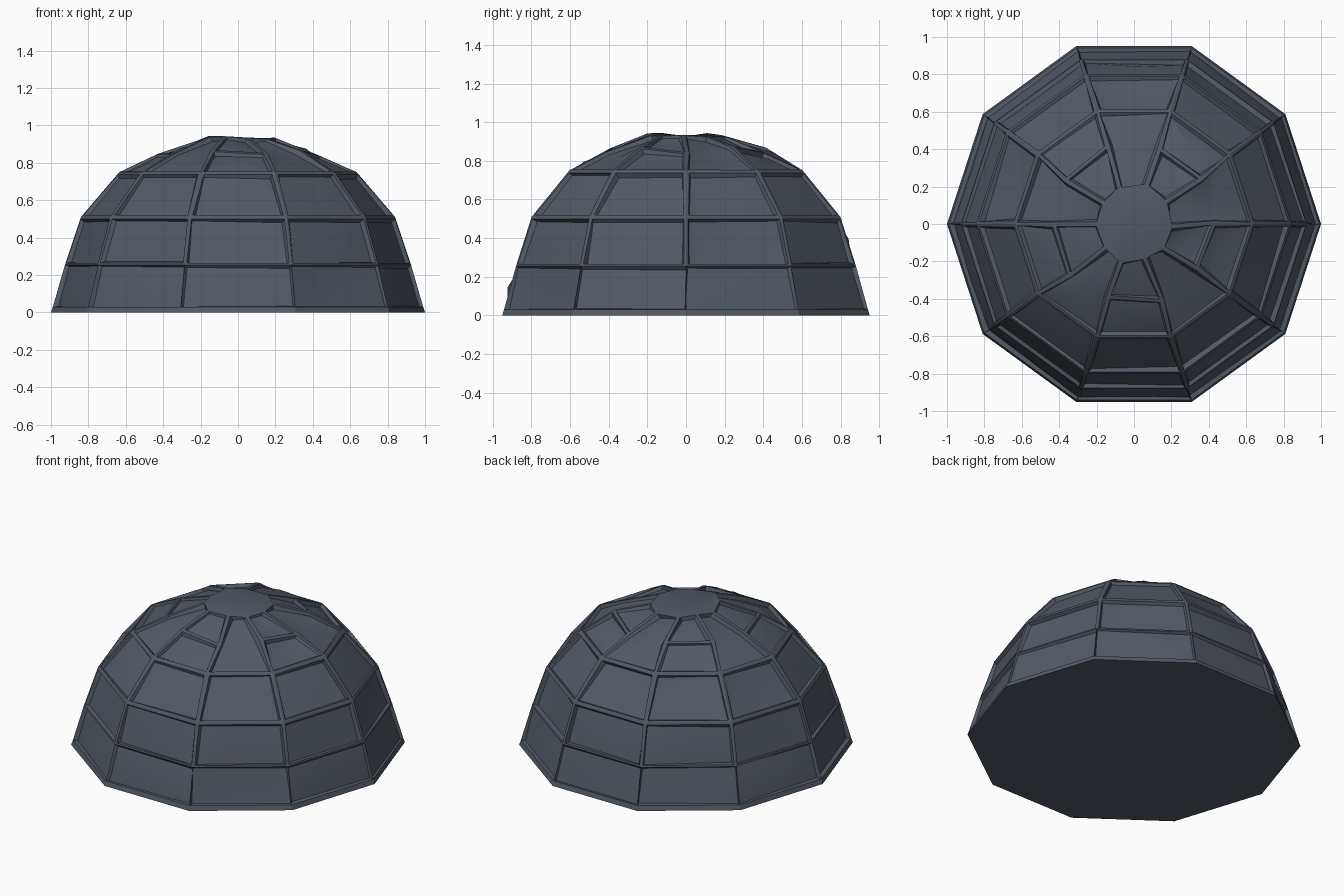
import bpy, bmesh, math, random
from mathutils import Vector

random.seed(7)
cube = bpy.data.objects.get("Cube")
if cube:
    bpy.data.objects.remove(cube, do_unlink=True)

slate = bpy.data.materials.new("dark slate")
COLOR = (0.085, 0.102, 0.13, 1)
slate.diffuse_color = COLOR
slate.use_nodes = True
slate.node_tree.nodes["Principled BSDF"].inputs["Base Color"].default_value = COLOR

SIDES = 10
# Radius and height of each course, rim to crown
WALL = [(1.0, 0), (0.99, 0.03), (0.925, 0.255), (0.84, 0.51), (0.635, 0.75)]
CROWN = [(0.635, 0.75), (0.43, 0.86), (0.2, 0.935)]


def jitter(amount):
    return Vector([random.uniform(-amount, amount) for _ in range(3)])


def ring(bm, radius, z, wobble=0):
    verts = []
    for i in range(SIDES):
        a = math.tau * i / SIDES
        co = Vector((radius * math.cos(a), radius * math.sin(a), z))
        verts.append(bm.verts.new(co + jitter(wobble)))
    return verts


def bridge(bm, low, high):
    return [bm.faces.new((low[i], low[(i + 1) % SIDES], high[(i + 1) % SIDES], high[i]))
            for i in range(SIDES)]


def sink_panels(bm, panels, border, depth, rough):
    # Sink each panel between ribs, then dent it into rough stone facets
    bmesh.ops.inset_individual(bm, faces=panels, thickness=border, depth=0)
    bmesh.ops.inset_individual(bm, faces=panels, thickness=0.012, depth=-depth)
    for panel in panels:
        for v in panel.verts:
            v.co += jitter(rough * 0.6)
    poked = bmesh.ops.poke(bm, faces=panels)
    for v in poked["verts"]:
        outward = v.co.normalized()
        v.co += outward * random.uniform(0, rough) + jitter(rough * 2)


def finish(bm, name, angle):
    mesh = bpy.data.meshes.new(name)
    bmesh.ops.recalc_face_normals(bm, faces=bm.faces)
    bm.to_mesh(mesh)
    bm.free()
    mesh.materials.append(slate)
    obj = bpy.data.objects.new(name, mesh)
    bpy.context.collection.objects.link(obj)
    bpy.ops.object.select_all(action="DESELECT")
    obj.select_set(True)
    bpy.context.view_layer.objects.active = obj
    bpy.ops.object.shade_smooth_by_angle(angle=math.radians(angle))
    return obj


# Walls: three courses of sunken blocks above a thin rim, closed by a flat floor
bm = bmesh.new()
rings = [ring(bm, r, z) for r, z in WALL]
bm.faces.new(list(reversed(rings[0])))
courses = [bridge(bm, a, b) for a, b in zip(rings, rings[1:])]
for course, border in zip(courses[1:], (0.012, 0.016, 0.022)):
    sink_panels(bm, course, border, 0.02, 0.013)
finish(bm, "dome_walls", 24)

# Crown: uneven wedge blocks around a slightly hollow top
bm = bmesh.new()
rings = [ring(bm, r, z, w) for (r, z), w in zip(CROWN, (0, 0.02, 0.014))]
wedges = [f for a, b in zip(rings, rings[1:]) for f in bridge(bm, a, b)]
hub = bm.verts.new((-0.02, 0.03, 0.91))
for i in range(SIDES):
    bm.faces.new((rings[-1][i], rings[-1][(i + 1) % SIDES], hub))
seams = [e for e in bm.edges if e.verts[0] in rings[1] and e.verts[1] in rings[1]]
# Merge some wedge pairs so the blocks vary in length
bmesh.ops.dissolve_edges(bm, edges=seams[::2], use_verts=False)
blocks = [f for f in bm.faces if hub not in f.verts]
sink_panels(bm, blocks, 0.015, 0.018, 0.014)
finish(bm, "dome_crown", 30)
